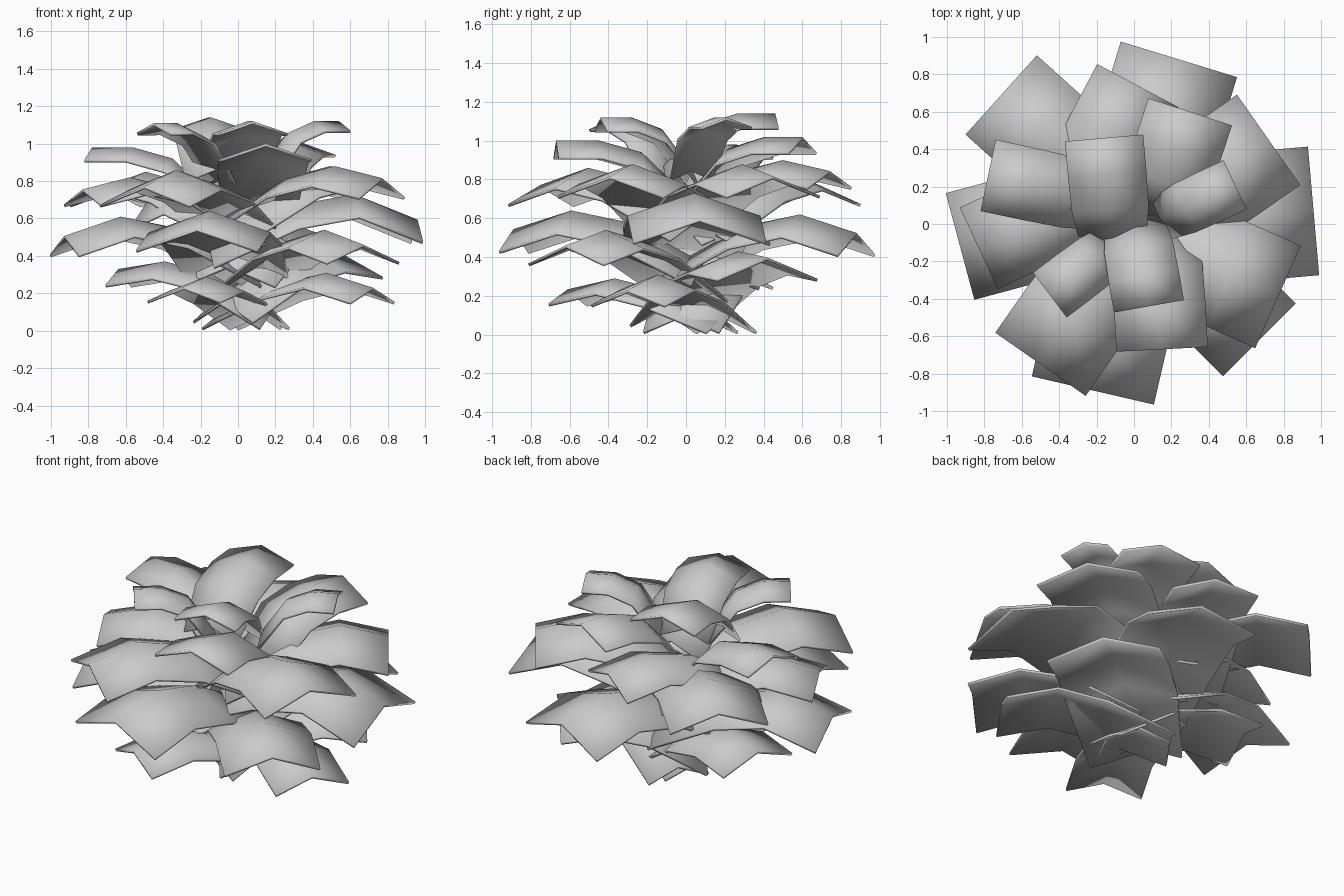
import bpy, math

# Each leaf: tip x, tip y, heading in degrees, plan length, width, ridge height
LEAVES = [
    # crown
    (-0.16, 0.46, 95, 0.58, 0.42, 1.14),
    (-0.78, 0.26, 168, 0.66, 0.39, 0.98),
    (0.54, 0.21, 25, 0.44, 0.29, 1.12),
    (-0.45, -0.38, 217, 0.46, 0.30, 1.11),
    (0.08, -0.44, 280, 0.48, 0.38, 1.12),
    (0.15, -0.67, 273, 0.66, 0.49, 1.00),
    (0.30, 0.60, 72, 0.60, 0.47, 1.02),
    # upper tier
    (0.02, 0.74, 62, 0.80, 0.49, 0.90),
    (0.72, 0.45, 35, 0.82, 0.59, 0.88),
    (0.77, -0.39, 336, 0.82, 0.60, 0.88),
    (-0.83, -0.13, 205, 0.82, 0.48, 0.82),
    (-0.71, 0.69, 138, 0.86, 0.57, 0.85),
    (-0.50, -0.75, 235, 0.88, 0.59, 0.86),
    # middle tier
    (0.96, 0.07, 5, 1.00, 0.69, 0.73),
    (-0.93, -0.12, 195, 0.92, 0.59, 0.61),
    (-0.22, -0.89, 257, 0.90, 0.67, 0.64),
    (0.24, 0.88, 73, 0.90, 0.65, 0.62),
    (0.67, -0.62, 315, 0.86, 0.55, 0.54),
    # bottom tier
    (0.58, 0.42, 37, 0.74, 0.65, 0.43),
    (-0.64, 0.21, 164, 0.76, 0.50, 0.37),
    (-0.29, -0.61, 243, 0.80, 0.44, 0.29),
    (0.72, -0.30, 328, 0.86, 0.45, 0.31),
]


def make_leaf(i, tx, ty, deg, length, width, peak):
    c, s = math.cos(math.radians(deg)), math.sin(math.radians(deg))
    fold = 0.17 * width
    rise = min(0.27, peak - fold - 0.015)
    droop = max(0.0, 0.4 * (length - 0.66))
    start = -0.12 if length > 0.7 else 0   # large leaves cross the centre
    # arched midrib: distance along leaf, height, width factor
    rib = [(start, peak - rise, 0.82), (0.33, peak - 0.06, 0.98),
           (0.66, peak, 1.0), (1, peak - droop, 1.0)]
    verts, faces = [], []
    for t, z, k in rib:
        for side in (-1, 0, 1):
            back, off = (t - 1) * length, side * k * width / 2
            verts.append((tx + back * c - off * s, ty + back * s + off * c,
                          z - abs(side) * fold))
    for r in range(len(rib) - 1):
        for q in range(2):
            a = r * 3 + q
            faces.append((a, a + 3, a + 4, a + 1))
    mesh = bpy.data.meshes.new(f"leaf_{i:02d}")
    mesh.from_pydata(verts, [], faces)
    mesh.update()
    leaf = bpy.data.objects.new(f"leaf_{i:02d}", mesh)
    bpy.context.collection.objects.link(leaf)
    for o in bpy.context.selected_objects:
        o.select_set(False)
    leaf.select_set(True)
    bpy.context.view_layer.objects.active = leaf
    bpy.ops.object.shade_smooth_by_angle(angle=math.radians(60))
    # thin blade thickness
    mod = leaf.modifiers.new("thickness", 'SOLIDIFY')
    mod.thickness = 0.015
    mod.offset = -1


for i, params in enumerate(LEAVES):
    make_leaf(i, *params)
